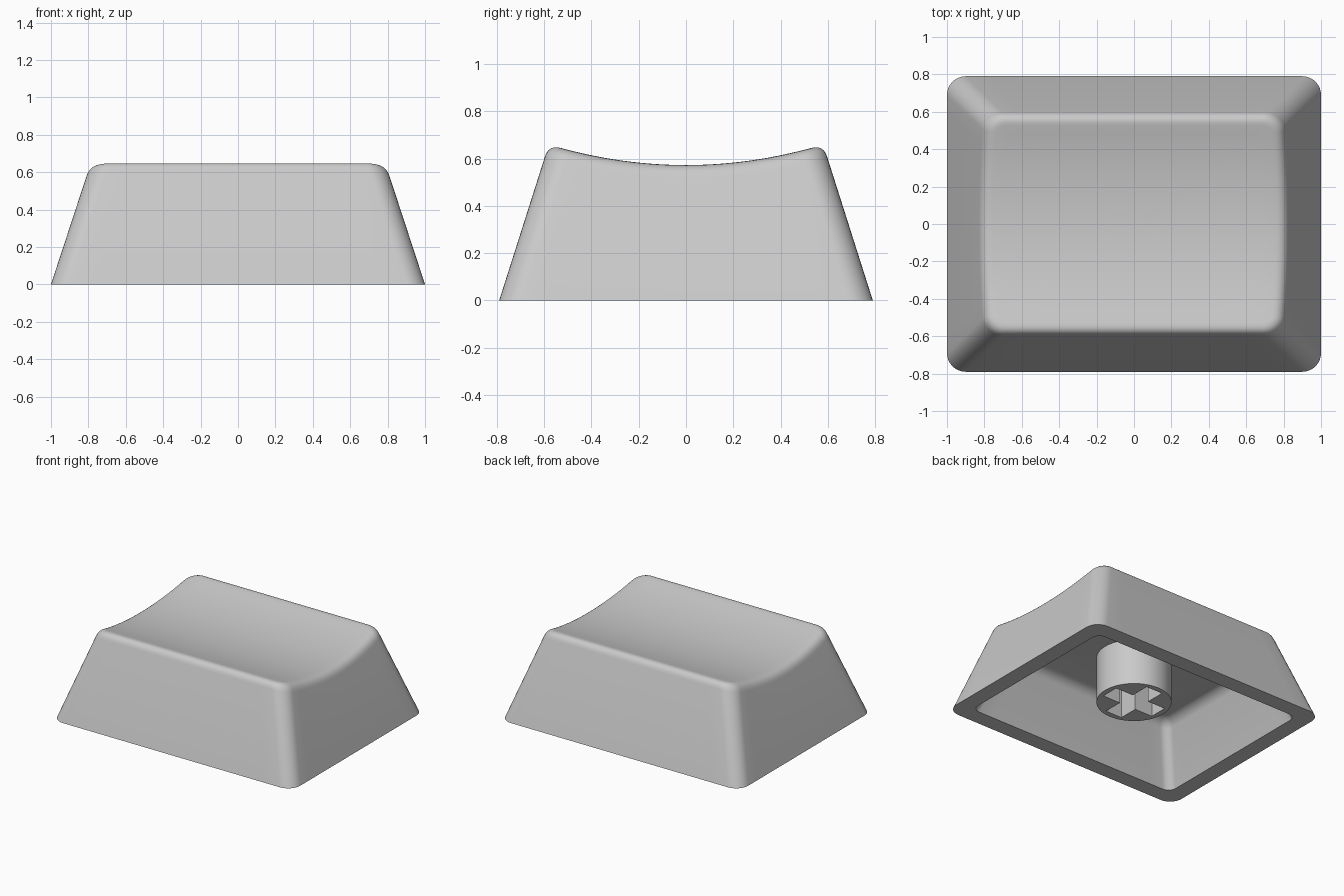
import bpy, bmesh, math
from mathutils import Vector

if "Cube" in bpy.data.objects:
    bpy.data.objects.remove(bpy.data.objects["Cube"])

grey = bpy.data.materials.new("light grey plastic")
grey.diffuse_color = (0.59, 0.59, 0.59, 1)
grey.use_nodes = True
grey.node_tree.nodes["Principled BSDF"].inputs["Base Color"].default_value = grey.diffuse_color


def rounded_rect(hx, hy, r, nx=14, ny=14, nc=8):
    """Counter-clockwise outline with evenly split sides and corner arcs."""
    pts = []
    corners = [(1, 1, 0), (-1, 1, 90), (-1, -1, 180), (1, -1, 270)]
    for i, (sx, sy, a0) in enumerate(corners):
        cx, cy = sx * (hx - r), sy * (hy - r)
        for k in range(nc + 1):
            a = math.radians(a0 + 90 * k / nc)
            pts.append(Vector((cx + r * math.cos(a), cy + r * math.sin(a))))
        # straight side towards the next corner
        nsx, nsy, na = corners[(i + 1) % 4]
        na = math.radians(na)
        end = Vector((nsx * (hx - r) + r * math.cos(na), nsy * (hy - r) + r * math.sin(na)))
        start, n = pts[-1].copy(), (nx if i % 2 == 0 else ny)
        pts += [start.lerp(end, k / n) for k in range(1, n)]
    return pts


def outer(z, inset=0.0):
    return rounded_rect(1 - 0.328 * z - inset, 0.79 - 0.318 * z - inset, 0.1 - inset)


def dish(y):
    """Height of the scooped top, a cylinder running along x."""
    R = 1.97
    return 0.572 + R - math.sqrt(R * R - y * y)


def to_object(bm, name, angle=35):
    bmesh.ops.recalc_face_normals(bm, faces=bm.faces)
    me = bpy.data.meshes.new(name)
    bm.to_mesh(me)
    bm.free()
    me.materials.append(grey)
    me.shade_smooth()
    me.set_sharp_from_angle(angle=math.radians(angle))
    ob = bpy.data.objects.new(name, me)
    bpy.context.collection.objects.link(ob)
    return ob


# Keycap shell: rings from the ceiling, down the inside, up the outside, over the dish
CEIL, B, F = 0.43, 0.052, 0.055


def inner(z, inset=0.0):
    return [(p.x, p.y, z) for p in rounded_rect(0.878 - 0.37 * z - inset, 0.668 - 0.36 * z - inset, 0.062 - inset)]


rings = []
for k in range(6):  # soft inside corner between ceiling and wall
    a = math.radians(90 * k / 5)
    rings.append(inner(CEIL - F * (1 - math.cos(a)), F * (1 - math.sin(a))))
rings.append(inner(0))
rings.append([(p.x, p.y, 0) for p in outer(0)])

n = len(rings[0])
wall, edge, lip = [], [], []
for i in range(n):
    z = 0.6
    for _ in range(6):
        z = dish(outer(z)[i].y)
    p, w, q = outer(z)[i], outer(z - B)[i], outer(z, B)[i]
    edge.append(Vector((p.x, p.y, z)))
    wall.append(Vector((w.x, w.y, z - B)))
    lip.append(Vector((q.x, q.y, dish(q.y))))
for k in range(7):  # rounded top edge
    t = k / 6
    rings.append([a * (1 - t) ** 2 + c * 2 * t * (1 - t) + b * t * t
                  for a, c, b in zip(wall, edge, lip)])
for k in range(1, 12):  # scooped top surface
    s = 1 - k / 12
    rings.append([(v.x * s, v.y * s, dish(v.y * s)) for v in lip])

bm = bmesh.new()
loops = [[bm.verts.new(c) for c in ring] for ring in rings]
for a, b in zip(loops, loops[1:]):
    for i in range(n):
        j = (i + 1) % n
        bm.faces.new((a[i], a[j], b[j], b[i]))
bm.faces.new(loops[0])
centre = bm.verts.new((0, 0, dish(0)))
for i in range(n):
    bm.faces.new((loops[-1][i], loops[-1][(i + 1) % n], centre))
to_object(bm, "keycap_shell")

# Stem: round post under the ceiling
Z0 = 0.085
bm = bmesh.new()
bmesh.ops.create_cone(bm, cap_ends=True, segments=64, radius1=0.256, radius2=0.256, depth=CEIL - Z0)
bmesh.ops.translate(bm, verts=bm.verts, vec=(0, 0, (CEIL + Z0) / 2))
stem = to_object(bm, "stem")

# Cross-shaped socket cut into the stem
L, W = 0.215, 0.068
bm = bmesh.new()
outline = []
for q in range(4):
    for x, y in ((L, -W), (L, W), (W, W)):
        for _ in range(q):
            x, y = -y, x
        outline.append(bm.verts.new((x, y, Z0 - 0.1)))
face = bm.faces.new(outline)
top = bmesh.ops.extrude_face_region(bm, geom=[face])["geom"]
bmesh.ops.translate(bm, verts=[v for v in top if isinstance(v, bmesh.types.BMVert)], vec=(0, 0, 0.6))
cutter = to_object(bm, "socket_cutter")
cutter.hide_render = True

cut = stem.modifiers.new("socket", 'BOOLEAN')
cut.operation, cut.solver, cut.object = 'DIFFERENCE', 'EXACT', cutter
bpy.context.view_layer.objects.active = stem
bpy.ops.object.modifier_apply(modifier="socket")
bpy.data.objects.remove(cutter)

# Leave the post open where it meets the ceiling
bm = bmesh.new()
bm.from_mesh(stem.data)
bmesh.ops.delete(bm, geom=[f for f in bm.faces if f.normal.z > 0.9], context='FACES')
bm.to_mesh(stem.data)
bm.free()
stem.data.shade_smooth()
stem.data.set_sharp_from_angle(angle=math.radians(35))
